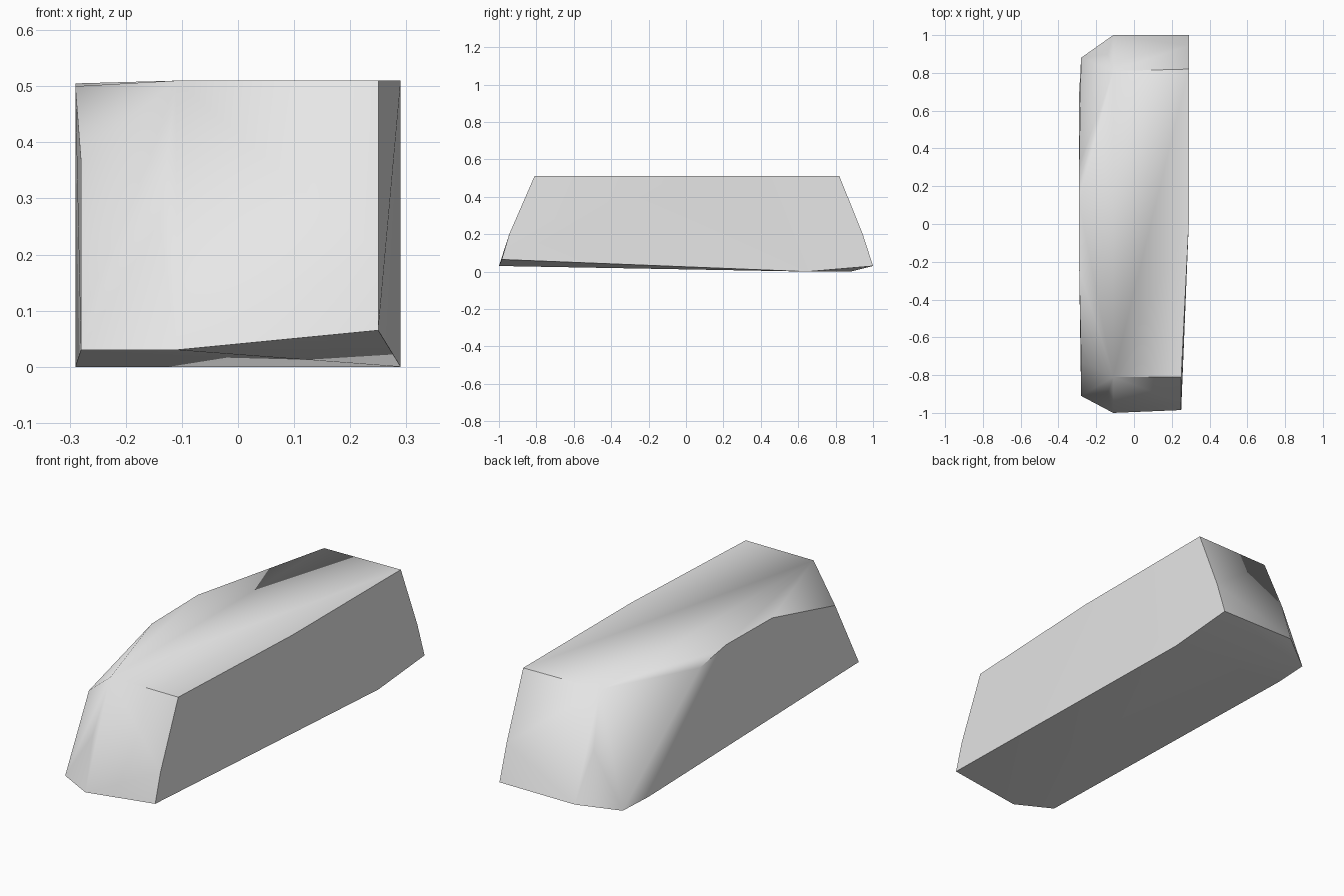
import bpy, bmesh, math

cube = bpy.data.objects.get("Cube")
if cube:
    bpy.data.objects.remove(cube, do_unlink=True)

# Plain stone grey
grey = bpy.data.materials.new("stone grey")
grey.use_nodes = True
colour = (0.8, 0.8, 0.8, 1.0)
grey.diffuse_color = colour
grey.node_tree.nodes["Principled BSDF"].inputs["Base Color"].default_value = colour

# Corners of the hewn block
top = [(-0.11, 0.81, 0.51), (0.29, 0.82, 0.51), (0.29, 0, 0.51), (0.25, -0.81, 0.51),
       (-0.11, -0.81, 0.51), (-0.29, -0.24, 0.50), (-0.29, 0.11, 0.505)]
front_end = [(0.25, -0.945, 0.2), (0.25, -0.985, 0.065), (-0.14, -0.9, 0.26),
             (-0.11, -1, 0.03), (-0.28, -0.91, 0.03), (-0.28, -0.73, 0.37)]
back_end = [(0.29, 0.945, 0.2), (0.29, 1, 0.03), (-0.14, 0.9, 0.26),
            (-0.11, 1, 0.03), (-0.28, 0.88, 0)]
sides = [(0.29, 0.65, 0), (-0.29, 0.7, 0), (-0.29, 0.31, 0.47)]

# Wrap the corners in a convex skin
bm = bmesh.new()
for corner in top + front_end + back_end + sides:
    bm.verts.new(corner)
bmesh.ops.convex_hull(bm, input=bm.verts[:])
loose = [v for v in bm.verts if not v.link_faces]
bmesh.ops.delete(bm, geom=loose, context='VERTS')
bmesh.ops.dissolve_limit(bm, angle_limit=math.radians(0.5),
                         verts=bm.verts[:], edges=bm.edges[:])
bmesh.ops.recalc_face_normals(bm, faces=bm.faces[:])

mesh = bpy.data.meshes.new("stone_block")
bm.to_mesh(mesh)
bm.free()
mesh.materials.append(grey)
block = bpy.data.objects.new("stone_block", mesh)
bpy.context.collection.objects.link(block)

# Soft shading on shallow facets, crisp main edges
bpy.ops.object.select_all(action='DESELECT')
block.select_set(True)
bpy.context.view_layer.objects.active = block
bpy.ops.object.shade_smooth_by_angle(angle=math.radians(40))
